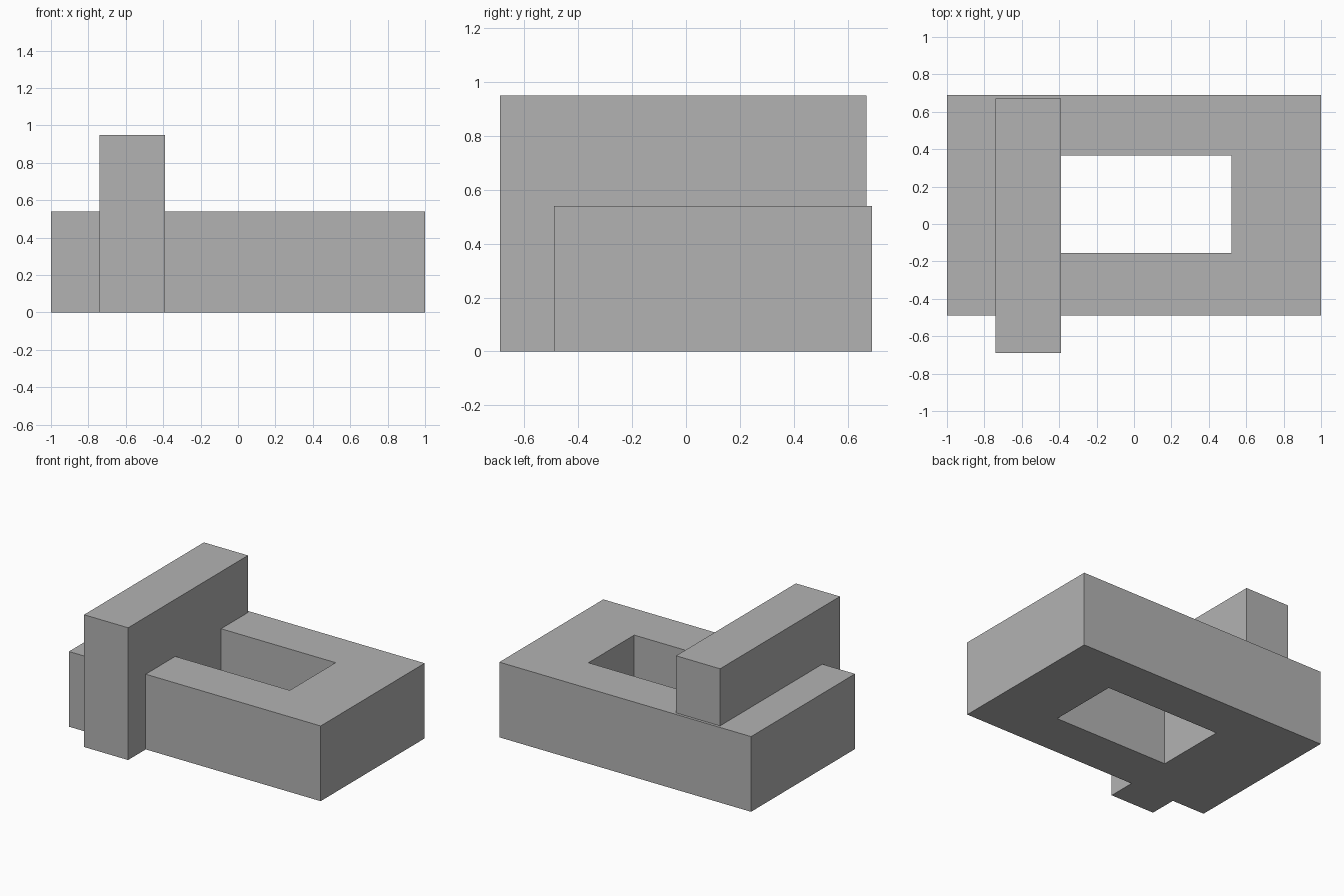
import bpy
from mathutils import Vector

default = bpy.data.objects.get("Cube")
if default:
    bpy.data.objects.remove(default, do_unlink=True)

# Single plain grey
grey = bpy.data.materials.new("plain grey")
grey.use_nodes = True
colour = (0.45, 0.45, 0.45, 1)
grey.diffuse_color = colour
grey.node_tree.nodes["Principled BSDF"].inputs["Base Color"].default_value = colour


def box(name, low, high):
    """Axis-aligned box between two opposite corners."""
    low, high = Vector(low), Vector(high)
    bpy.ops.mesh.primitive_cube_add(size=1)
    obj = bpy.context.object
    obj.name = name
    for v in obj.data.vertices:
        v.co = (low + high) / 2 + v.co * (high - low)
    obj.data.materials.append(grey)
    return obj


def combine(target, other, operation):
    """Apply an exact boolean and discard the helper."""
    mod = target.modifiers.new(operation.lower(), 'BOOLEAN')
    mod.operation = operation
    mod.solver = 'EXACT'
    mod.object = other
    bpy.context.view_layer.objects.active = target
    bpy.ops.object.modifier_apply(modifier=mod.name)
    bpy.data.objects.remove(other, do_unlink=True)


# Low slab with a rectangular opening through it
body = box("slab_with_upright_wall", (-1, -0.49, 0), (1, 0.69, 0.54))
opening = box("opening_cutter", (-0.5, -0.155, -0.2), (0.52, 0.365, 0.8))
combine(body, opening, 'DIFFERENCE')

# Tall wall running front to back, bounding the opening and overhanging the front
wall = box("upright_wall", (-0.74, -0.69, 0), (-0.39, 0.67, 0.95))
combine(body, wall, 'UNION')
